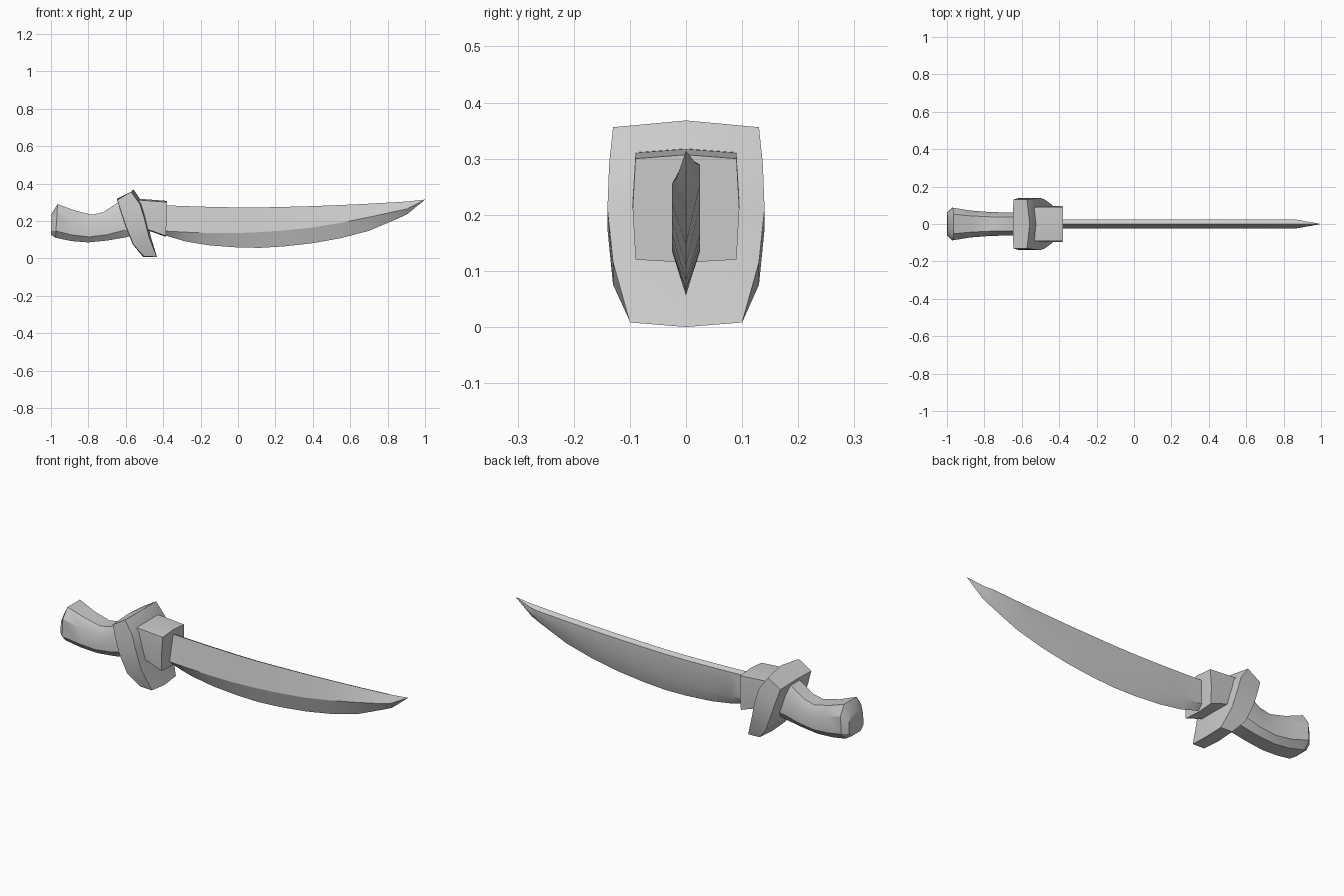
import bpy, bmesh, math

if "Cube" in bpy.data.objects:
    bpy.data.objects.remove(bpy.data.objects["Cube"])

steel = bpy.data.materials.new("plain grey")
steel.diffuse_color = (0.6, 0.6, 0.6, 1)
steel.use_nodes = True
steel.node_tree.nodes["Principled BSDF"].inputs["Base Color"].default_value = steel.diffuse_color


def loft(name, rings, angle, tip=None):
    """Skin a list of equal-length rings, capping the ends (or closing to a tip)."""
    bm = bmesh.new()
    vr = [[bm.verts.new(p) for p in r] for r in rings]
    n = len(vr[0])
    for a, b in zip(vr, vr[1:]):
        for i in range(n):
            j = (i + 1) % n
            bm.faces.new((a[i], a[j], b[j], b[i]))
    bm.faces.new(vr[0])
    if tip:
        t = bm.verts.new(tip)
        for i in range(n):
            bm.faces.new((vr[-1][i], vr[-1][(i + 1) % n], t))
    else:
        bm.faces.new(vr[-1])
    bmesh.ops.recalc_face_normals(bm, faces=bm.faces)
    me = bpy.data.meshes.new(name)
    bm.to_mesh(me)
    bm.free()
    me.materials.append(steel)
    ob = bpy.data.objects.new(name, me)
    bpy.context.collection.objects.link(ob)
    bpy.ops.object.select_all(action='DESELECT')
    ob.select_set(True)
    bpy.context.view_layer.objects.active = ob
    bpy.ops.object.shade_smooth_by_angle(angle=math.radians(angle))
    return ob


# Curved blade: x, spine height, ridge height, cutting edge height
T = 0.025
blade = [(-0.45, 0.285, 0.155, 0.14), (-0.38, 0.283, 0.145, 0.12),
         (-0.28, 0.279, 0.14, 0.09), (-0.15, 0.275, 0.135, 0.069),
         (0.0, 0.272, 0.135, 0.058), (0.12, 0.272, 0.14, 0.056),
         (0.25, 0.275, 0.15, 0.064), (0.4, 0.279, 0.165, 0.081),
         (0.55, 0.285, 0.19, 0.108), (0.7, 0.292, 0.22, 0.147),
         (0.86, 0.301, 0.255, 0.215), (0.905, 0.304, 0.265, 0.236)]
rings = []
for x, top, mid, low in blade:
    t = T if x < 0.88 else T * 0.68
    rings.append([(x, 0, low), (x, t, mid), (x, t, top - 0.012),
                  (x, 0, top), (x, -t, mid)])
loft("blade", rings, 25, (1.0, 0, 0.314))

# Collar between guard and blade: x at top, x at bottom, top, bottom, half width
rings = []
for xt, xb, top, bot, w in [(-0.58, -0.55, 0.313, 0.17, 0.088),
                            (-0.51, -0.47, 0.310, 0.15, 0.09),
                            (-0.38, -0.385, 0.300, 0.12, 0.09)]:
    xm, zm = (xt + xb) / 2, (top + bot) / 2
    rings.append([(xb, -w, bot), (xb, 0, bot - 0.005), (xb, w, bot),
                  (xm, w + 0.005, zm), (xt, w, top), (xt, 0, top + 0.007),
                  (xt, -w, top), (xm, -w - 0.005, zm)])
loft("collar", rings, 30)

# Slanted curved guard: back x, z; front x, z; half width; front bulge
rings = []
for xl, zl, xr, zr, w, b in [(-0.645, 0.312, -0.572, 0.356, 0.13, 0.014),
                             (-0.625, 0.25, -0.525, 0.29, 0.137, 0.02),
                             (-0.60, 0.175, -0.50, 0.21, 0.14, 0.014),
                             (-0.56, 0.075, -0.476, 0.115, 0.13, 0.01),
                             (-0.503, 0.01, -0.435, 0.008, 0.10, 0.004)]:
    dz = 0.012 if zr > 0.3 else (-0.008 if zr < 0.05 else 0)
    rings.append([(xl, -w, zl), (xl - 0.003, 0, zl + dz * 0.5), (xl, w, zl),
                  (xr, w, zr), (xr + b, 0, zr + dz), (xr, -w, zr)])
loft("guard", rings, 30)

# Bent grip with flared end: top x, z; bottom x, z; half width
rings = []
for xt, zt, xb, zb, w in [(-0.998, 0.235, -1.0, 0.125, 0.06),
                          (-0.965, 0.290, -0.975, 0.110, 0.087),
                          (-0.87, 0.255, -0.89, 0.092, 0.072),
                          (-0.78, 0.233, -0.80, 0.085, 0.065),
                          (-0.72, 0.247, -0.70, 0.095, 0.062),
                          (-0.64, 0.300, -0.60, 0.112, 0.062),
                          (-0.58, 0.300, -0.54, 0.13, 0.06)]:
    def at(f, y):
        return (xb + (xt - xb) * f, y * w, zb + (zt - zb) * f)
    rings.append([at(0, -0.6), at(0, 0.6), at(0.2, 1), at(0.72, 1),
                  at(1, 0.6), at(1, -0.6), at(0.72, -1), at(0.2, -1)])
loft("grip", rings, 32)
